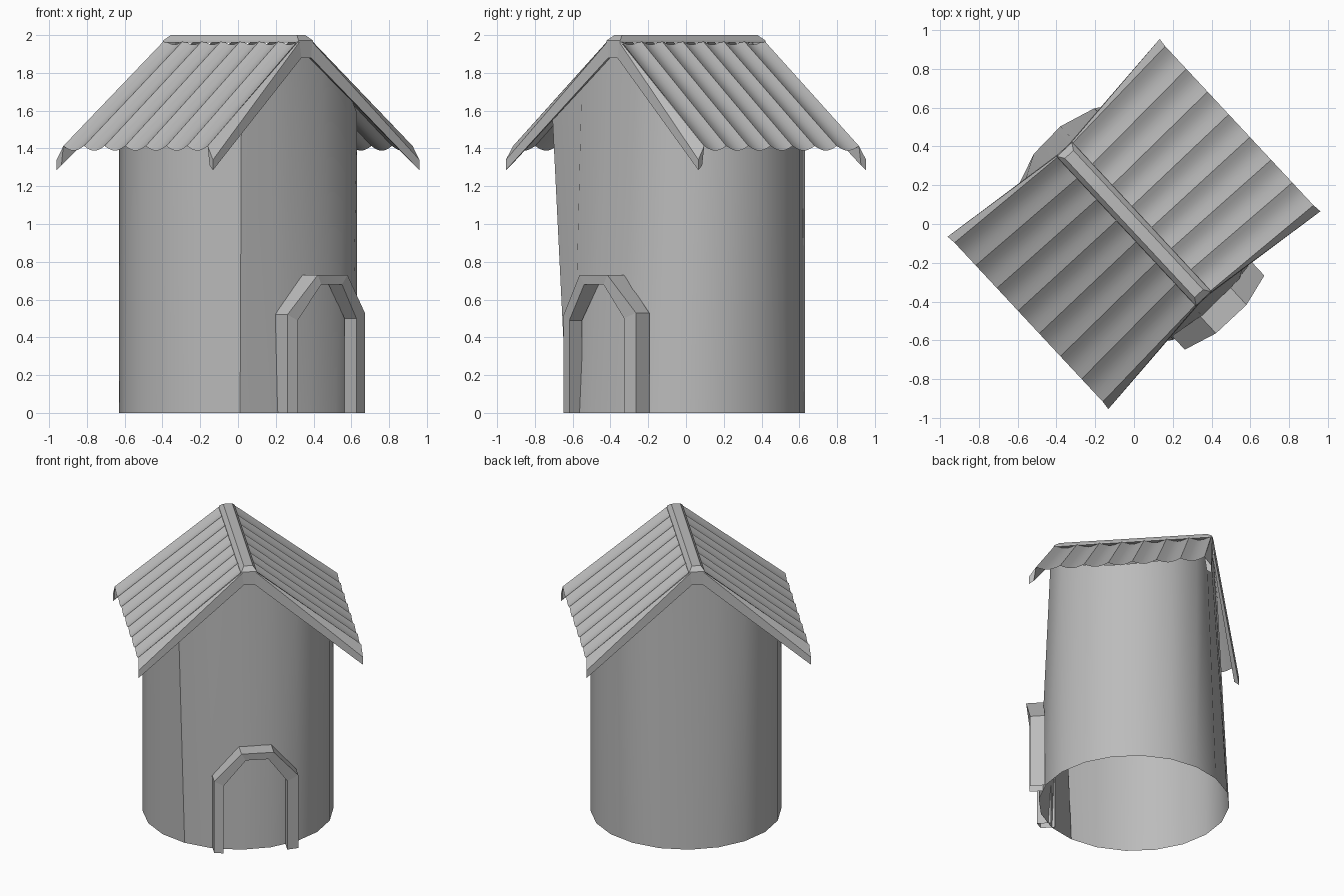
import bpy, bmesh
from math import radians, sin, cos, pi, hypot

old = bpy.data.objects.get("Cube")
if old:
    bpy.data.objects.remove(old, do_unlink=True)

TURN = radians(-47)      # local +x is the doorway side, ridge runs along local x

grey = bpy.data.materials.new("plain grey")
grey.use_nodes = True
colour = (0.5, 0.5, 0.5, 1)
grey.diffuse_color = colour
grey.node_tree.nodes["Principled BSDF"].inputs["Base Color"].default_value = colour


def loft(name, rows, closed=False, smooth=True, caps=False, solid=False):
    """Skin rows of points with quads, then turn the part into place."""
    bm = bmesh.new()
    grid = [[bm.verts.new(p) for p in row] for row in rows]
    count = len(rows[0])
    for a, b in zip(grid, grid[1:]):
        for i in range(count if closed else count - 1):
            j = (i + 1) % count
            bm.faces.new((a[i], a[j], b[j], b[i]))
    if caps:
        bm.faces.new(grid[0][::-1])
        bm.faces.new(grid[-1])
    if solid:
        bmesh.ops.recalc_face_normals(bm, faces=bm.faces)
    mesh = bpy.data.meshes.new(name)
    bm.to_mesh(mesh)
    bm.free()
    mesh.materials.append(grey)
    obj = bpy.data.objects.new(name, mesh)
    bpy.context.collection.objects.link(obj)
    obj.rotation_euler.z = TURN
    if smooth:
        bpy.ops.object.select_all(action='DESELECT')
        obj.select_set(True)
        bpy.context.view_layer.objects.active = obj
        bpy.ops.object.shade_smooth_by_angle(angle=radians(30))
    return obj


def roof_z(y):
    return 1.97 - (abs(y) - 0.05) * 0.805


# Round wall: open tube whose ends flatten into gables under the roof
RADIUS, SIDES, GABLE = 0.63, 20, 0.515
bottom, top = [], []
for k in range(SIDES):
    a = radians(48 + 360 / SIDES * k)
    x, y = RADIUS * cos(a), RADIUS * sin(a)
    bottom.append((x, y, 0))
    if k == SIDES - 5:               # one front corner leans outward
        x, y = 0.53, -0.47
    else:
        x = max(-GABLE, min(GABLE, x))
    top.append((x, y, roof_z(y) - 0.045))
loft("round_wall", [bottom, top], closed=True)

# Corrugated roof slopes: rounded troughs between sharp ribs
RIBS, STEPS = 7, 6
for side, label in ((1, "left"), (-1, "right")):
    rows = []
    for half, y in ((0.52, 0.045), (0.56, 0.742)):
        row = []
        for i in range(RIBS * STEPS + 1):
            t = i / (RIBS * STEPS)
            dip = 0.025 * abs(sin(t * RIBS * pi))
            row.append((half * (2 * t - 1), side * y, roof_z(y) - dip))
        rows.append(row if side < 0 else row[::-1])
    loft("roof_slope_" + label, rows[::-1])

# Folded verge boards along each gable edge
for end, place in ((1, "front"), (-1, "back")):
    for side, label in ((1, "left"), (-1, "right")):
        high = [(0.52, 0.045, 1.97), (0.527, 0.045, 1.965),
                (0.53, 0.035, 1.88), (0.515, 0.035, 1.88)]
        low = [(0.56, 0.742, 1.413), (0.607, 0.747, 1.34),
               (0.607, 0.747, 1.285), (0.575, 0.742, 1.31)]
        rows = [[(end * x, side * y, z) for x, y, z in row] for row in (high, low)]
        loft(f"verge_board_{place}_{label}", rows, closed=True, smooth=False,
             caps=True, solid=True)
    # Short level piece joining the boards below the ridge
    loft("verge_peak_" + place,
         [[(end * 0.527, y, 1.97), (end * 0.53, y, 1.88)] for y in (-end * 0.045, end * 0.045)][::-1],
         smooth=False)

# Ridge cap with chamfered edges
cap = []
for half, y, z in ((0.527, 0.055, 1.96), (0.525, 0.052, 1.972), (0.49, 0.03, 2.0)):
    cap.append([(-half, -y, z), (half, -y, z), (half, y, z), (-half, y, z)])
loft("ridge_cap", cap, closed=True, smooth=False, caps=True, solid=True)

# Arched door frame, half an octagon, bent to follow the wall
outer = [(-0.25, 0), (-0.25, 0.52), (-0.075, 0.73), (0.14, 0.73), (0.31, 0.53), (0.31, 0)]
inner = [(-0.19, 0), (-0.19, 0.49), (-0.045, 0.68), (0.105, 0.68), (0.235, 0.5), (0.235, 0)]


def arch(points, peak, shoulder):
    return [(peak if i in (2, 3) else shoulder, y, z) for i, (y, z) in enumerate(points)]


loft("door_frame",
     [arch(outer, 0.58, 0.555), arch(outer, 0.70, 0.652),
      arch(inner, 0.695, 0.667), arch(inner, 0.59, 0.575)],
     smooth=False)
